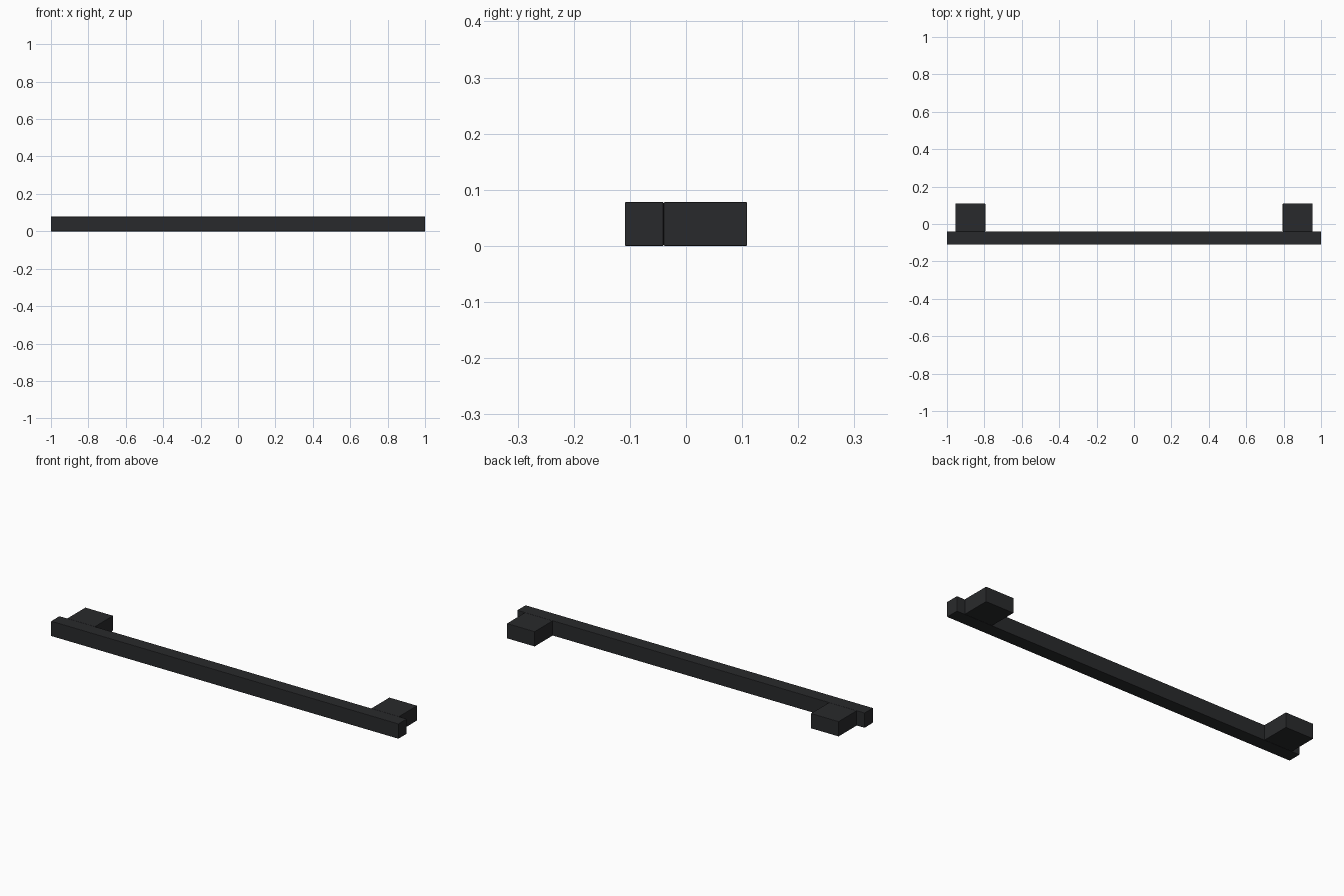
import bpy

if "Cube" in bpy.data.objects:
    bpy.data.objects.remove(bpy.data.objects["Cube"])

# Near-black finish
black = bpy.data.materials.new("black_finish")
black.diffuse_color = (0.022, 0.023, 0.025, 1)
black.use_nodes = True
black.node_tree.nodes["Principled BSDF"].inputs["Base Color"].default_value = black.diffuse_color


def box(name, x, y, z):
    """Box between (min, max) extents with finely eased edges."""
    spans = (x, y, z)
    bpy.ops.mesh.primitive_cube_add(size=1, location=[(a + b) / 2 for a, b in spans])
    ob = bpy.context.object
    ob.name = name
    ob.scale = [b - a for a, b in spans]
    bpy.ops.object.transform_apply(location=False, rotation=False, scale=True)
    bevel = ob.modifiers.new("eased_edges", 'BEVEL')
    bevel.width = 0.002
    bevel.segments = 2
    ob.data.materials.append(black)
    return ob


HEIGHT = (0, 0.078)

# Long grip bar at the front
box("grip_bar", (-1, 1), (-0.109, -0.04), HEIGHT)

# Mounting posts behind each end
for side, name in ((-1, "left_post"), (1, "right_post")):
    x = sorted((side * 0.795, side * 0.955))
    box(name, x, (-0.04, 0.109), HEIGHT)
